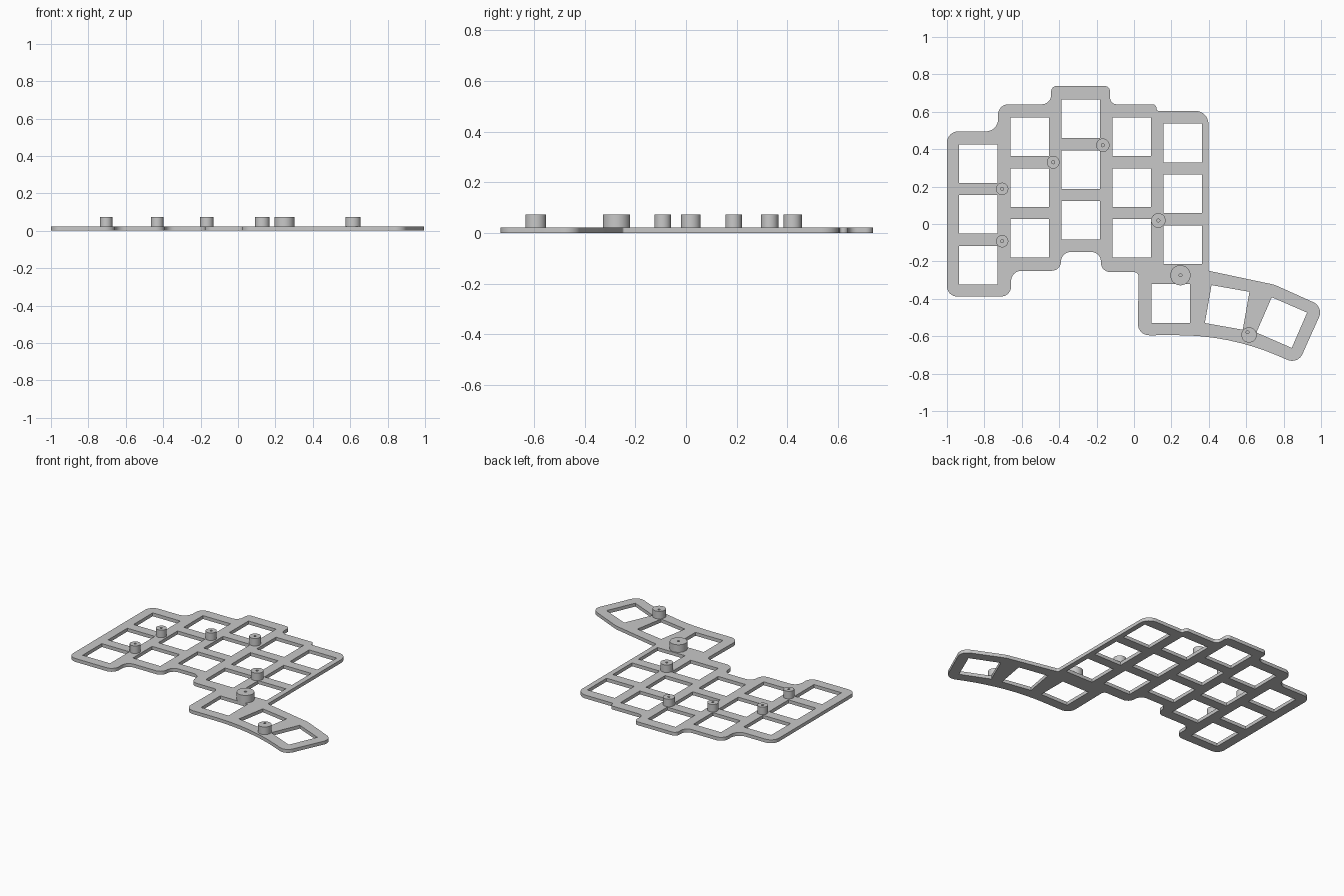
import bpy
import math
from mathutils import Vector, Matrix

default = bpy.data.objects.get("Cube")
if default:
    bpy.data.objects.remove(default, do_unlink=True)

grey = bpy.data.materials.new("matte grey")
grey.use_nodes = True
grey.diffuse_color = (0.58, 0.58, 0.58, 1)
grey.node_tree.nodes["Principled BSDF"].inputs["Base Color"].default_value = grey.diffuse_color


def rounded(corners, steps=8):
    """Closed outline from (x, y, radius) corners."""
    out = []
    for i, (x, y, r) in enumerate(corners):
        p = Vector((x, y))
        a = (Vector(corners[i - 1][:2]) - p).normalized()
        b = (Vector(corners[(i + 1) % len(corners)][:2]) - p).normalized()
        half = a.angle(b) / 2
        centre = p + (a + b).normalized() * (r / math.sin(half))
        t = r / math.tan(half)
        start, end = p + a * t - centre, p + b * t - centre
        first = math.atan2(start.y, start.x)
        sweep = math.atan2(start.x * end.y - start.y * end.x, start.dot(end))
        for k in range(steps + 1):
            angle = first + sweep * k / steps
            out.append(centre + Vector((math.cos(angle), math.sin(angle))) * r)
    return out


def square(x, y, degrees=0, h=0.103):
    turn = Matrix.Rotation(math.radians(degrees), 2)
    return [Vector((x, y)) + turn @ Vector(c) for c in ((-h, -h), (h, -h), (h, h), (-h, h))]


def circle(x, y, r, n=32):
    return [Vector((x + r * math.cos(math.tau * k / n), y + r * math.sin(math.tau * k / n)))
            for k in range(n)]


def slab(name, loops, z0, z1):
    """Filled outline with holes, extruded between two heights."""
    curve = bpy.data.curves.new(name, "CURVE")
    curve.dimensions = "2D"
    curve.fill_mode = "BOTH"
    curve.extrude = (z1 - z0) / 2
    for loop in loops:
        spline = curve.splines.new("POLY")
        spline.points.add(len(loop) - 1)
        for point, co in zip(spline.points, loop):
            point.co = (co.x, co.y, 0, 1)
        spline.use_cyclic_u = True
    curve.materials.append(grey)
    obj = bpy.data.objects.new(name, curve)
    bpy.context.collection.objects.link(obj)
    obj.location.z = (z0 + z1) / 2
    bpy.ops.object.select_all(action="DESELECT")
    obj.select_set(True)
    bpy.context.view_layer.objects.active = obj
    bpy.ops.object.convert(target="MESH")
    bpy.ops.object.mode_set(mode="EDIT")
    bpy.ops.mesh.select_all(action="SELECT")
    bpy.ops.mesh.remove_doubles(threshold=0.0001)
    bpy.ops.mesh.normals_make_consistent(inside=False)
    bpy.ops.object.mode_set(mode="OBJECT")
    bpy.ops.object.shade_smooth_by_angle(angle=math.radians(30))


# Plate outline, anticlockwise from the rear left column
outline = rounded([
    (-1, 0.495, 0.06), (-1, -0.388, 0.055), (-0.657, -0.388, 0.055), (-0.657, -0.25, 0.055),
    (-0.39, -0.25, 0.05), (-0.39, -0.15, 0.05), (-0.177, -0.15, 0.05), (-0.177, -0.257, 0.05),
    (0.025, -0.257, 0.025), (0.02, -0.595, 0.06), (0.511, -0.594, 1.35), (0.876, -0.75, 0.06),
    (1.014, -0.443, 0.06), (0.752, -0.325, 0.2), (0.398, -0.25, 0.01), (0.398, 0.605, 0.07),
    (0.12, 0.605, 0.012), (0.12, 0.64, 0.02), (-0.128, 0.64, 0.035), (-0.128, 0.738, 0.03),
    (-0.443, 0.738, 0.03), (-0.443, 0.64, 0.05), (-0.727, 0.64, 0.055), (-0.727, 0.495, 0.065),
])

# Key openings: five staggered columns of three, plus the thumb fan
columns = [(-0.833, 0.323), (-0.558, 0.467), (-0.285, 0.563), (-0.012, 0.467), (0.26, 0.433)]
openings = [square(x, top - 0.272 * row) for x, top in columns for row in range(3)]
openings += [square(0.196, -0.425), square(0.498, -0.446, -10), square(0.79, -0.527, -23.5)]
slab("key_plate", [outline] + openings, 0, 0.023)

# Standoff posts with small screw holes
posts = [(-0.705, 0.188, 0.033), (-0.705, -0.092, 0.033), (-0.432, 0.33, 0.034),
         (-0.167, 0.421, 0.036), (0.13, 0.019, 0.039), (0.248, -0.274, 0.054),
         (0.615, -0.593, 0.041)]
for i, (x, y, r) in enumerate(posts, 1):
    dx, dy = (-0.008, 0.014) if i == len(posts) else (0, 0)
    slab(f"standoff_{i}", [circle(x, y, r), circle(x + dx, y + dy, 0.008, 16)], 0.022, 0.074)
